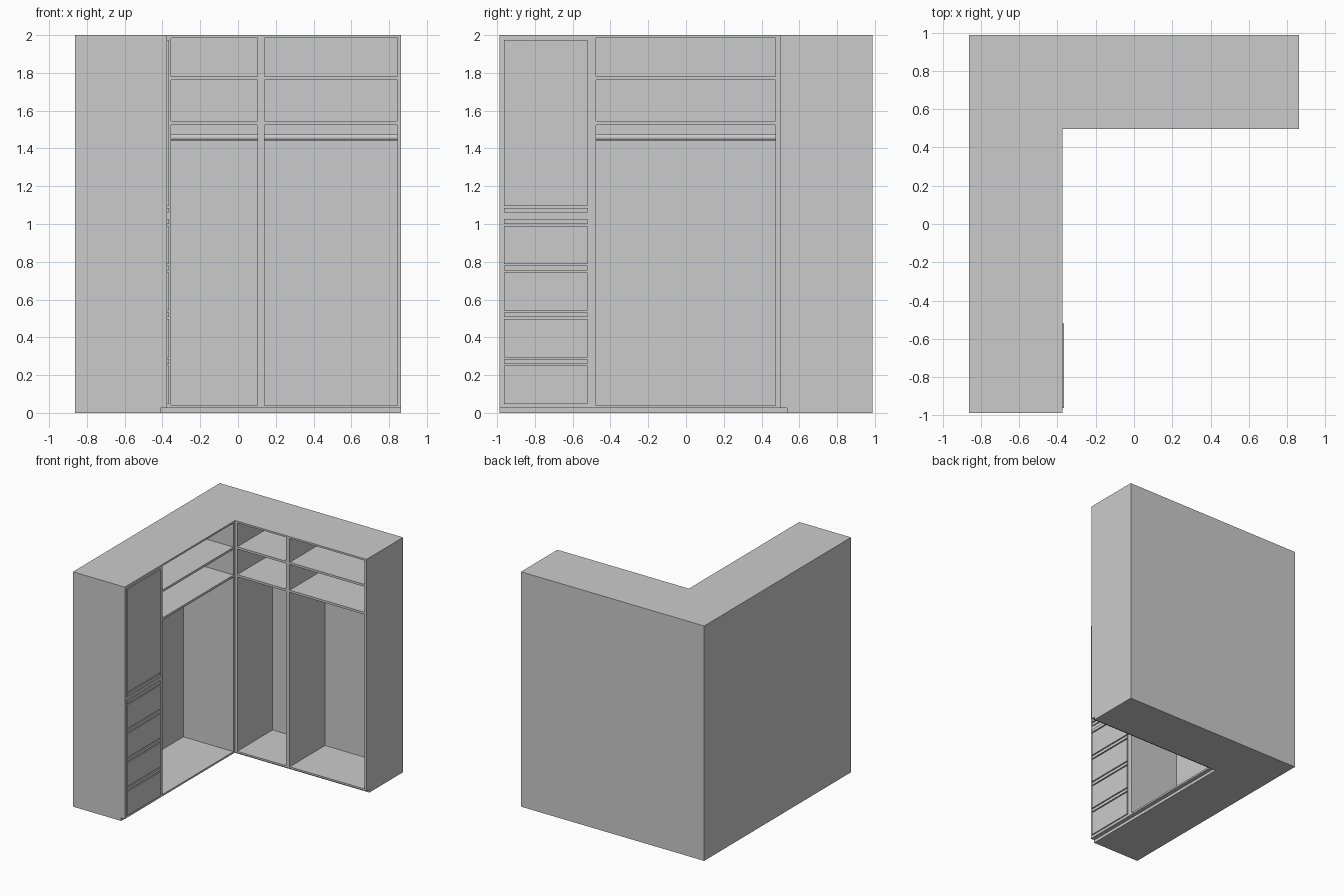
import bpy, bmesh, math

if "Cube" in bpy.data.objects:
    bpy.data.objects.remove(bpy.data.objects["Cube"])

X, Y = 0.863, 0.988          # outer half sizes
FX, FY = -0.375, 0.497       # front planes of left wing and back wing
T = 0.016                    # thin board
Z0, Z1 = 0.04, 1.985         # inside bottom and top


def finish(name, bm):
    bmesh.ops.recalc_face_normals(bm, faces=bm.faces)
    me = bpy.data.meshes.new(name)
    bm.to_mesh(me)
    bm.free()
    ob = bpy.data.objects.new(name, me)
    bpy.context.collection.objects.link(ob)
    return ob


def box(name, x0, x1, y0, y1, z0, z1):
    bm = bmesh.new()
    bmesh.ops.create_cube(bm, size=1)
    for v in bm.verts:
        v.co = (x1 if v.co.x > 0 else x0, y1 if v.co.y > 0 else y0, z1 if v.co.z > 0 else z0)
    return finish(name, bm)


def l_slab(name, ix, iy, z0, z1):
    """L-shaped board with its inner corner at ix, iy."""
    bm = bmesh.new()
    pts = [(-X, -Y), (ix, -Y), (ix, iy), (X, iy), (X, Y), (-X, Y)]
    face = bm.faces.new([bm.verts.new((x, y, z0)) for x, y in pts])
    ext = bmesh.ops.extrude_face_region(bm, geom=[face])
    for v in ext["geom"]:
        if isinstance(v, bmesh.types.BMVert):
            v.co.z = z1
    return finish(name, bm)


def rail(name, a, b, axis, other, z=1.459, r=0.017):
    """Hanging rail running from a to b along x or y."""
    mid, length = (a + b) / 2, b - a
    loc = (mid, other, z) if axis == "x" else (other, mid, z)
    rot = (0, math.pi / 2, 0) if axis == "x" else (math.pi / 2, 0, 0)
    bpy.ops.mesh.primitive_cylinder_add(vertices=24, radius=r, depth=length, location=loc, rotation=rot)
    bpy.context.object.name = name
    bpy.ops.object.shade_smooth_by_angle()


# L-shaped plinth, floor and top
l_slab("plinth", -0.41, 0.535, 0, 0.025)
l_slab("floor_board", FX, FY, 0.025, Z0)
l_slab("top_board", FX, FY, Z1, 2.0)

# Back boards
box("left_back_board", -X, -X + T, -Y, Y, Z0, Z1)
box("rear_back_board", -X + T, X, Y - T, Y, Z0, Z1)

# Upright panels of the left wing
IX, IY = -X + T, Y - T
box("left_end_panel", IX, FX, -Y, -0.963, Z0, Z1)
box("left_divider", IX, FX, -0.523, -0.477, Z0, Z1)
box("left_corner_panel", IX, FX, 0.475, FY, Z0, Z1)

# Upright panels of the back wing
box("rear_corner_panel", FX, -0.355, FY, IY, Z0, Z1)
box("rear_divider", 0.103, 0.139, FY, IY, Z0, Z1)
box("right_end_panel", 0.845, X, FY, IY, Z0, Z1)

# Shelves and hanging rails in each bay
for i, z in enumerate((1.525, 1.762)):
    box(f"left_shelf_{i}", IX, FX, -0.477, 0.475, z, z + 0.019)
    box(f"rear_small_shelf_{i}", -0.355, 0.103, FY, IY, z, z + 0.019)
    box(f"rear_large_shelf_{i}", 0.139, 0.845, FY, IY, z, z + 0.019)
rail("left_rail", -0.477, 0.475, "y", -0.62)
rail("rear_small_rail", -0.355, 0.103, "x", 0.742)
rail("rear_large_rail", 0.139, 0.845, "x", 0.742)

# Face behind the door and drawers
box("drawer_carcass_face", FX - 0.02, FX, -0.963, -0.523, Z0, Z1)


def front(name, z0, z1):
    box(name, FX, FX + 0.01, -0.963, -0.521, z0, z1)


# Door with its grip strip, then four drawers with grip strips
front("door", 1.095, 1.975)
front("door_grip", 1.06, 1.086)
for i in range(4):
    z = 0.048 + i * 0.2465
    front(f"drawer_front_{i}", z, z + 0.203)
    front(f"drawer_grip_{i}", z + 0.212, z + 0.238)
